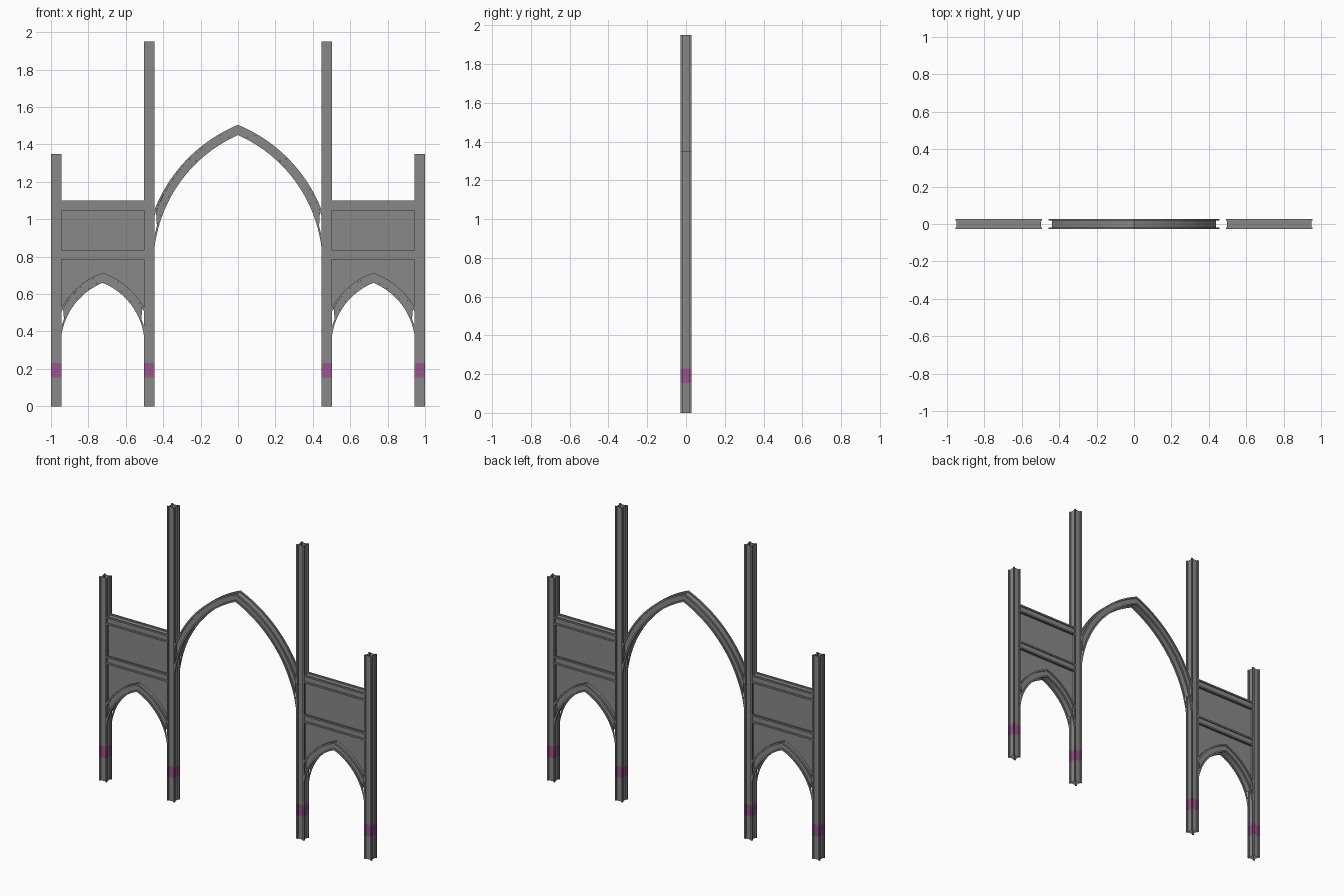
import bpy, bmesh
from math import acos, asin, atan2, cos, sin, hypot

if "Cube" in bpy.data.objects:
    bpy.data.objects.remove(bpy.data.objects["Cube"])

H = 0.028      # half thickness of every member
DEPTH = 0.008  # depth of the channel on each side
LEDGE = 0.010  # width of the flat ledge beside the channel


def star(hu, hv):
    """Square profile with a channel in every side: (u, v, in channel)."""
    c = [(-hu, -hv), (hu, -hv), (hu, hv), (-hu, hv)]
    inward = [(0, 1), (-1, 0), (0, -1), (1, 0)]
    pts = []
    for k in range(4):
        a, b, d = c[k], c[(k + 1) % 4], inward[k]
        t = LEDGE / (abs(b[0] - a[0]) + abs(b[1] - a[1]))
        for f, s in ((0, 0), (t, 0), (t, 1), (1 - t, 1), (1 - t, 0)):
            pts.append((a[0] + (b[0] - a[0]) * f + d[0] * DEPTH * s,
                        a[1] + (b[1] - a[1]) * f + d[1] * DEPTH * s, s))
    return pts


grey = bpy.data.materials.new("grey")
grey.diffuse_color = (0.25, 0.25, 0.25, 1)
grey.use_nodes = True
grey.node_tree.nodes["Principled BSDF"].inputs["Base Color"].default_value = grey.diffuse_color
purple = bpy.data.materials.new("purple")
purple.diffuse_color = (0.32, 0.09, 0.27, 1)
purple.use_nodes = True
purple.node_tree.nodes["Principled BSDF"].inputs["Base Color"].default_value = purple.diffuse_color


def loft(name, rings, band=None, closed=True):
    """Skin a list of point rings into an open-ended surface."""
    bm = bmesh.new()
    vs = [[bm.verts.new(p) for p in r] for r in rings]
    n = len(rings[0])
    for j in range(len(rings) - 1):
        for i in range(n if closed else n - 1):
            k = (i + 1) % n
            f = bm.faces.new((vs[j][i], vs[j][k], vs[j + 1][k], vs[j + 1][i]))
            f.material_index = 1 if j == band else 0
    bmesh.ops.recalc_face_normals(bm, faces=bm.faces)
    me = bpy.data.meshes.new(name)
    bm.to_mesh(me)
    bm.free()
    me.materials.append(grey)
    if band is not None:
        me.materials.append(purple)
    ob = bpy.data.objects.new(name, me)
    bpy.context.collection.objects.link(ob)
    bpy.ops.object.select_all(action='DESELECT')
    ob.select_set(True)
    bpy.context.view_layer.objects.active = ob
    bpy.ops.object.shade_smooth_by_angle(angle=0.6)
    return ob


def arc_centre(X, apex, spring, R):
    """Centre offset and height of the arc from apex (0) to spring (X)."""
    rise = apex - spring
    a = atan2(rise, X) - asin(hypot(X, rise) / 2 / R)
    return R * sin(a), apex - R * cos(a)


def arch(name, cx, X, apex, spring, R, n=14):
    off, cz = arc_centre(X, apex, spring, R)
    lines = []
    for u, v, s in star(0.025, H):
        r = R + 0.025 + u
        # channel lines stop short of the post, ledges run into it
        xe = X + 0.001 + 0.008 * (u + 0.025) / 0.05 - 0.016 * s
        a0, a1 = acos(min(1, (xe + off) / r)), acos(off / r)
        half = []
        for i in range(n + 1):
            a = a0 + (a1 - a0) * i / n
            half.append((r * cos(a) - off, v, cz + r * sin(a)))
        full = half + [(-x, y, z) for x, y, z in reversed(half[:-1])]
        lines.append([(cx + x, y, z) for x, y, z in full])
    return loft(name, list(zip(*lines)))


def panel(name, cx, X, apex, spring, R, top, n=40):
    off, cz = arc_centre(X, apex, spring, R)
    w, r = X + 0.011, R + 0.047
    low, high = [], []
    for i in range(n + 1):
        x = -w + 2 * w * i / n
        z = cz + (r * r - (abs(x) + off) ** 2) ** 0.5
        low.append((cx + x, 0, z))
        high.append((cx + x, 0, top))
    return loft(name, [low, high], closed=False)


# posts with a purple band
for side, sx in (("left", -1), ("right", 1)):
    for kind, x, h in (("outer", 0.972, 1.35), ("inner", 0.475, 1.95)):
        loft(f"{side}_{kind}_post",
             [[(sx * x + u, v, z) for u, v, s in star(H, H)]
              for z in (0, 0.155, 0.23, h)], 1)

    # side bay: two rails, pointed arch and thin infill panel
    cx = sx * 0.7235
    for kind, z in (("top", 1.0725), ("middle", 0.81)):
        loft(f"{side}_{kind}_rail",
             [[(cx + e * (0.231 - 0.006 * s), v, z + u)
               for u, v, s in star(0.0265, H)] for e in (-1, 1)])
    arch(f"{side}_small_arch", cx, 0.2205, 0.66, 0.38, 0.36)
    panel(f"{side}_panel", cx, 0.2205, 0.66, 0.38, 0.36, 1.085)

# central pointed arch
arch("central_arch", 0, 0.447, 1.45, 0.845, 0.76, 20)
